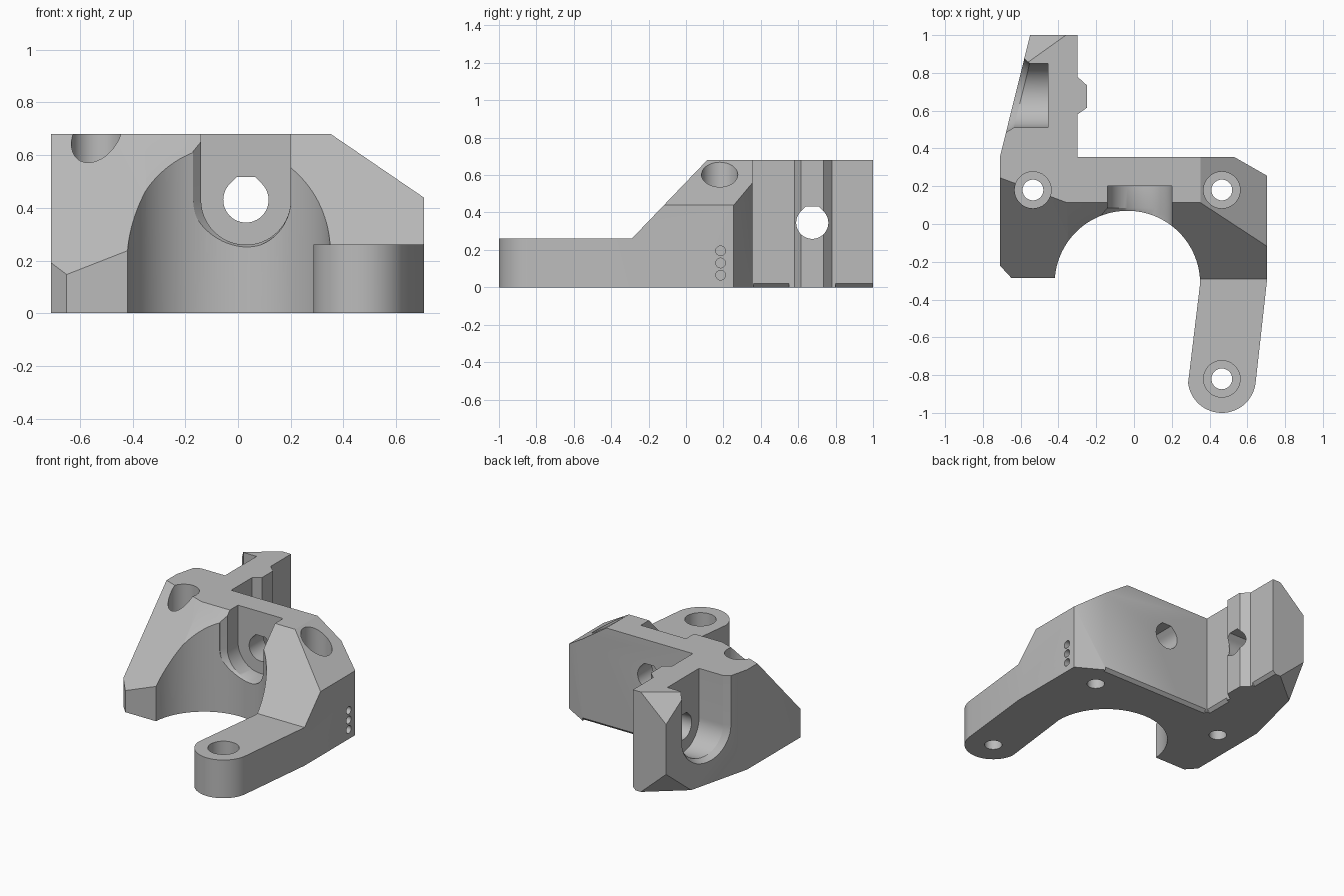
import bpy, bmesh
from math import sin, cos, radians
from mathutils import Vector

cube = bpy.data.objects.get("Cube")
if cube:
    bpy.data.objects.remove(cube)

HEIGHT = 0.68


def make_object(name, bm):
    bmesh.ops.recalc_face_normals(bm, faces=bm.faces[:])
    mesh = bpy.data.meshes.new(name)
    bm.to_mesh(mesh)
    bm.free()
    obj = bpy.data.objects.new(name, mesh)
    bpy.context.collection.objects.link(obj)
    return obj


def loft(name, rings):
    """Closed solid through rings of equal point count."""
    bm = bmesh.new()
    loops = [[bm.verts.new(p) for p in ring] for ring in rings]
    for a, b in zip(loops, loops[1:]):
        for i in range(len(a)):
            j = (i + 1) % len(a)
            bm.faces.new((a[i], a[j], b[j], b[i]))
    bm.faces.new(loops[0])
    bm.faces.new(loops[-1])
    return make_object(name, bm)


def hull(name, points):
    bm = bmesh.new()
    for p in points:
        bm.verts.new(p)
    bmesh.ops.convex_hull(bm, input=bm.verts[:])
    return make_object(name, bm)


def arc(cx, cy, r, start, end, steps):
    angles = [radians(start + (end - start) * i / steps) for i in range(steps + 1)]
    return [(cx + r * cos(a), cy + r * sin(a)) for a in angles]


def cut(body, cutter):
    mod = body.modifiers.new("cut", "BOOLEAN")
    mod.operation = "DIFFERENCE"
    mod.solver = "EXACT"
    mod.object = cutter
    bpy.context.view_layer.objects.active = body
    bpy.ops.object.modifier_apply(modifier=mod.name)
    bpy.data.objects.remove(cutter)


def u_shape(cu, cv, r):
    """U profile, open far above the top face."""
    return [(cu - r, 1)] + arc(cu, cv, r, 180, 360, 32) + [(cu + r, 1)]


def teardrop(cu, cv, r):
    """Round hole with a flat, printable roof."""
    k = r * 0.414
    return arc(cu, cv, r, 135, 405, 36) + [(cu + k, cv + r), (cu - k, cv + r)]


# Plan outline: wing with ridge, back wall, arm with round end, bore, left foot
outline = [(-0.55, 1), (-0.30, 1), (-0.30, 0.78), (-0.25, 0.735), (-0.25, 0.615),
           (-0.30, 0.58), (-0.30, 0.355), (0.53, 0.355), (0.705, 0.255), (0.705, -0.29)]
outline += arc(0.465, -0.82, 0.18, -7, -173, 32)
outline += arc(-0.035, -0.315, 0.385, 0, 175.5, 56)
outline += [(-0.65, -0.285), (-0.71, -0.22), (-0.71, 0.355)]
body = loft("bracket_body", [[(x, y, z) for x, y in outline] for z in (0, HEIGHT)])

# Front slope running down to the flat arm
slope = [(0.42, 1), (-0.29, 0.26), (-1.2, 0.26), (-1.2, 1)]
cut(body, hull("slope_cutter", [(x, y, z) for x in (-1, 1) for y, z in slope]))

# Steeper twisted slope over the left foot
foot = []
for x in (-1, -0.3):
    for y in (-0.6, 0.6):
        foot += [(x, y, HEIGHT + 1.05 * (y - 0.115) + 0.39 * (x + 0.36)), (x, y, 1.5)]
cut(body, hull("foot_cutter", foot))

# Sloped shoulder above the side wall
shoulder = [(0.35 - 0.35, HEIGHT + 0.24), (0.705 + 0.35, 0.44 - 0.24), (1.1, 1)]
cut(body, hull("shoulder_cutter", [(x, y, z) for y in (-0.6, 0.6) for x, z in shoulder]))

# Corner facets on the wing tip, top and bottom
for tri in ([(-0.36, 1, 0.68), (-0.57, 0.85, 0.68), (-0.55, 1, 0.51)],
            [(-0.36, 1, 0), (-0.60, 0.80, 0), (-0.55, 1, 0.17)]):
    tri = [Vector(p) for p in tri]
    centre = sum(tri, Vector()) / 3
    normal = (tri[1] - tri[0]).cross(tri[2] - tri[0]).normalized()
    if normal.dot(centre - Vector((-0.4, 0.7, 0.34))) < 0:
        normal = -normal
    wide = [centre + (p - centre) * 2 for p in tri]
    cut(body, hull("corner_cutter", wide + [p + normal * 0.3 for p in wide]))

# Fine bevels along the bottom edges
for p, q, n in (((-0.3, 0.36), (-0.3, 0.55), (1, 0)),
                ((-0.3, 0.80), (-0.3, 1.05), (1, 0)),
                ((-0.29, 0.355), (0.53, 0.355), (0, 1))):
    section = [(-0.03, -0.01), (0.01, -0.01), (0.01, 0.03)]
    cut(body, hull("edge_cutter", [(x + n[0] * d, y + n[1] * d, z)
                                   for x, y in (p, q) for d, z in section]))

# Front U slot with a flared mouth, and its through hole
rings = []
for y, cx, r in ((-0.1, 0.015, 0.185), (0.05, 0.015, 0.185), (0.085, 0.03, 0.17), (0.2, 0.03, 0.17)):
    rings.append([(u, y, v) for u, v in u_shape(cx, 0.43, r)])
cut(body, loft("slot_cutter", rings))
cut(body, loft("front_hole_cutter",
               [[(u, y, v) for u, v in teardrop(0.03, 0.43, 0.086)] for y in (0.1, 0.5)]))

# Wing U pocket following the slanted outer face, and its through hole
pocket = [[(-0.455, u, v) for u, v in u_shape(0.68, 0.345, 0.17)]]
for offset, r in ((0.035, 0.17), (0, 0.195), (-0.2, 0.195)):
    pocket.append([(-0.71 + 0.248 * (u - 0.355) + offset, u, v)
                   for u, v in u_shape(0.68, 0.345, r)])
cut(body, loft("pocket_cutter", pocket))
cut(body, loft("wing_hole_cutter",
               [[(x, u, v) for u, v in teardrop(0.675, 0.345, 0.086)] for x in (-0.55, -0.1)]))

# Counterbored vertical screw holes
for cx, cy in ((-0.535, 0.18), (0.465, 0.18), (0.465, -0.82)):
    rings = []
    for z, r in ((-0.1, 0.055), (0.13, 0.055), (0.13, 0.097), (1, 0.097)):
        rings.append([(x, y, z) for x, y in arc(cx, cy, r, 0, 350, 35)])
    cut(body, loft("screw_cutter", rings))

# Three marker dimples on the side wall
for z in (0.065, 0.13, 0.195):
    cut(body, loft("dimple_cutter",
                   [[(x, u, v) for u, v in arc(0.185, z, 0.026, 0, 345, 23)] for x in (0.66, 0.8)]))

# Colour and shading
grey = bpy.data.materials.new("plain_grey")
grey.use_nodes = True
colour = (0.5, 0.5, 0.5, 1)
grey.diffuse_color = colour
grey.node_tree.nodes["Principled BSDF"].inputs["Base Color"].default_value = colour
body.data.materials.clear()
body.data.materials.append(grey)
bpy.ops.object.select_all(action="DESELECT")
body.select_set(True)
bpy.context.view_layer.objects.active = body
bpy.ops.object.shade_smooth_by_angle(angle=radians(30))
